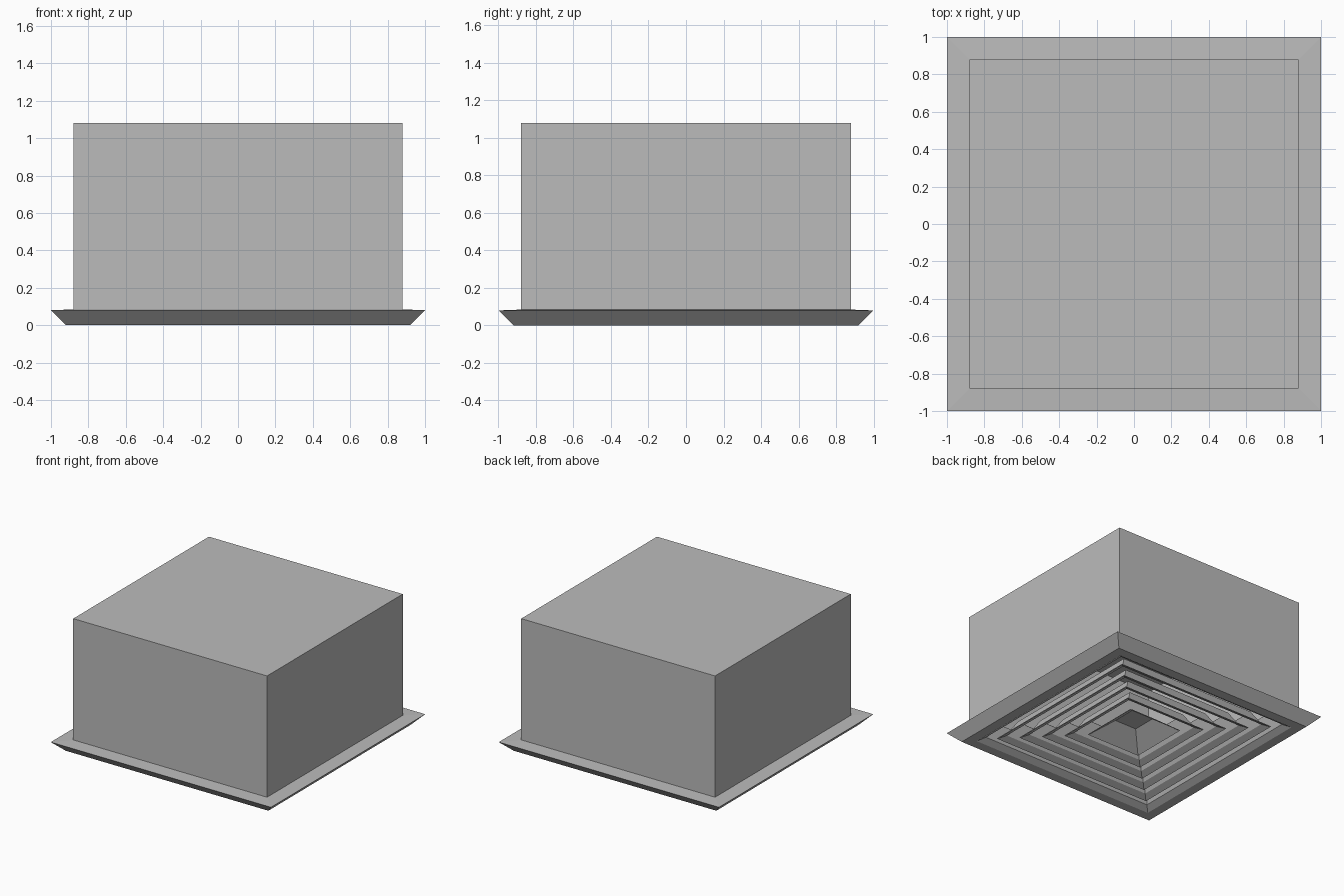
import bpy
import bmesh

old = bpy.data.objects.get("Cube")
if old:
    bpy.data.objects.remove(old, do_unlink=True)

GREY = (0.5, 0.5, 0.5, 1.0)
metal = bpy.data.materials.new("grey_metal")
metal.use_nodes = True
metal.diffuse_color = GREY
for node in metal.node_tree.nodes:
    if node.type == 'BSDF_PRINCIPLED':
        node.inputs["Base Color"].default_value = GREY


def square_loft(name, profile, closed=False, cap=False, thickness=0.0, offset=0.0):
    """Sweep a (half width, height) profile round a square."""
    bm = bmesh.new()
    corners = [(-1, -1), (1, -1), (1, 1), (-1, 1)]
    rings = [[bm.verts.new((cx * r, cy * r, z)) for cx, cy in corners]
             for r, z in profile]
    pairs = list(zip(rings, rings[1:]))
    if closed:
        pairs.append((rings[-1], rings[0]))
    for a, b in pairs:
        for i in range(4):
            j = (i + 1) % 4
            bm.faces.new((a[i], a[j], b[j], b[i]))
    if cap:
        bm.faces.new(rings[-1])
    bmesh.ops.recalc_face_normals(bm, faces=bm.faces[:])
    mesh = bpy.data.meshes.new(name)
    bm.to_mesh(mesh)
    bm.free()
    mesh.materials.append(metal)
    obj = bpy.data.objects.new(name, mesh)
    bpy.context.collection.objects.link(obj)
    if thickness:
        mod = obj.modifiers.new("sheet_thickness", 'SOLIDIFY')
        mod.thickness = thickness
        mod.offset = offset
    return obj


# Plenum box, open underneath
square_loft("plenum_box", [(0.88, 0.08), (0.88, 1.08)],
            cap=True, thickness=0.01, offset=-1)

# Bevelled ceiling flange with a sloped inner throat
square_loft("ceiling_flange",
            [(0.87, 0.085), (1.0, 0.08), (0.92, 0.0), (0.84, 0.0),
             (0.79, 0.03), (0.74, 0.15), (0.75, 0.15), (0.8, 0.04)],
            closed=True)

# Nested square louvres: shallow lip, then a steep blade
for n in range(4):
    r = 0.73 - 0.12 * n
    square_loft(f"louvre_{n + 1}",
                [(r, 0.015), (r - 0.05, 0.04), (r - 0.11, 0.15)],
                thickness=0.006)

# Recessed centre cone
square_loft("centre_cone", [(0.245, 0.015), (0.1, 0.13)],
            cap=True, thickness=0.006)
